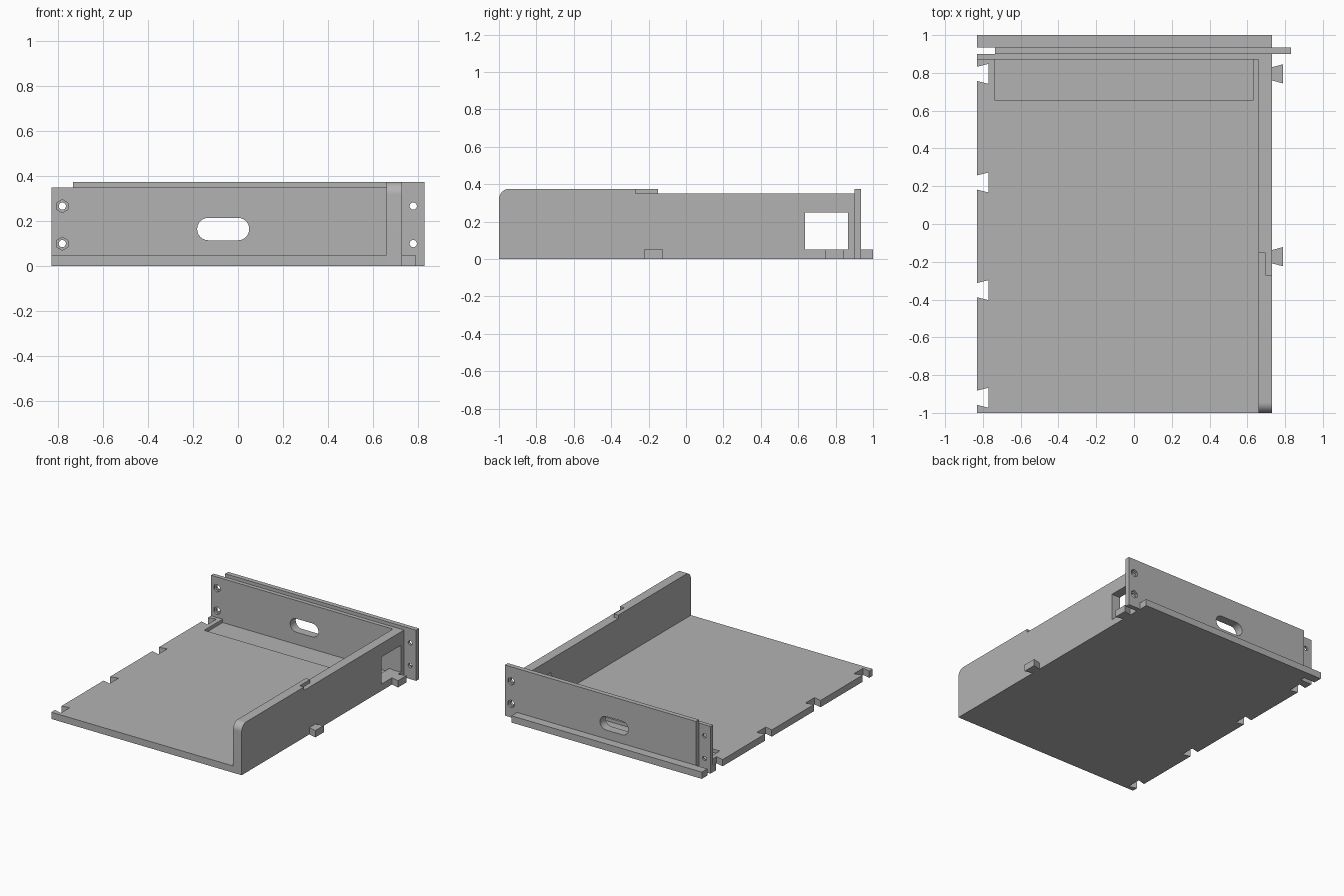
import bpy
import bmesh
from math import cos, sin, pi, radians

cube = bpy.data.objects.get("Cube")
if cube:
    bpy.data.objects.remove(cube, do_unlink=True)

grey = bpy.data.materials.new("plain grey")
grey.use_nodes = True
colour = (0.45, 0.45, 0.45, 1)
grey.diffuse_color = colour
grey.node_tree.nodes["Principled BSDF"].inputs["Base Color"].default_value = colour


def prism(name, outline, axis, low, high):
    """Extrude a 2D outline along an axis from low to high."""
    def place(a, b, t):
        return {"x": (t, a, b), "y": (a, t, b), "z": (a, b, t)}[axis]
    bm = bmesh.new()
    face = bm.faces.new([bm.verts.new(place(a, b, low)) for a, b in outline])
    swept = bmesh.ops.extrude_face_region(bm, geom=[face])["geom"]
    moved = [v for v in swept if isinstance(v, bmesh.types.BMVert)]
    bmesh.ops.translate(bm, verts=moved, vec=place(0, 0, high - low))
    bmesh.ops.recalc_face_normals(bm, faces=bm.faces)
    mesh = bpy.data.meshes.new(name)
    bm.to_mesh(mesh)
    bm.free()
    mesh.materials.append(grey)
    obj = bpy.data.objects.new(name, mesh)
    bpy.context.collection.objects.link(obj)
    return obj


def rect(a0, a1, b0, b1):
    return [(a0, b0), (a1, b0), (a1, b1), (a0, b1)]


def arc(a, b, radius, start, end, steps):
    angles = [radians(start + (end - start) * i / steps) for i in range(steps + 1)]
    return [(a + radius * cos(t), b + radius * sin(t)) for t in angles]


def cut(obj, outline, axis, low, high):
    cutter = prism("cutter", outline, axis, low, high)
    cutter.hide_render = True
    mod = obj.modifiers.new("cut", "BOOLEAN")
    mod.operation = "DIFFERENCE"
    mod.solver = "EXACT"
    mod.object = cutter
    bpy.context.view_layer.objects.active = obj
    bpy.ops.object.modifier_apply(modifier=mod.name)
    bpy.data.objects.remove(cutter, do_unlink=True)


def smooth(obj):
    bpy.ops.object.select_all(action="DESELECT")
    obj.select_set(True)
    bpy.context.view_layer.objects.active = obj
    bpy.ops.object.shade_smooth_by_angle(angle=radians(30))


left, right, wall_in = -0.83, 0.73, 0.66
floor, rim, top = 0.05, 0.35, 0.375
back_in, back_mid, back_out = 0.87, 0.90, 0.935

# Floor with dovetail sockets along one edge and a slot at the back corner
outline = [(wall_in, -1), (wall_in, back_mid), (right, back_mid), (right, 1),
           (left, 1), (left, back_out), (-0.735, back_out),
           (-0.735, back_mid), (left, back_mid)]
for y in (0.795, 0.22, -0.35, -0.92):
    outline += [(left, y + 0.038), (left + 0.06, y + 0.053),
                (left + 0.06, y - 0.053), (left, y - 0.038)]
outline.append((left, -1))
base = prism("floor_tray", outline, "z", 0, floor)
cut(base, rect(-0.735, 0.63, 0.655, back_in), "z", 0.025, 0.1)

# Side wall with rounded front corner, half-lap step and window
profile = [(-1, 0), (back_mid, 0), (back_mid, rim), (-0.15, rim), (-0.15, top)]
profile += arc(-0.945, top - 0.055, 0.055, 90, 180, 12)
wall = prism("side_wall", profile, "x", wall_in, right)
cut(wall, rect(-0.27, -0.1, rim, 0.5), "x", 0.695, 0.8)
cut(wall, rect(0.635, 0.865, floor, 0.25), "x", 0.6, 0.8)
smooth(wall)

# Dovetail pegs on the outside of the wall
for i, y in enumerate((0.795, -0.173)):
    prism(f"dovetail_peg_{i + 1}",
          [(right, y - 0.035), (right + 0.06, y - 0.051),
           (right + 0.06, y + 0.051), (right, y + 0.035)], "z", 0, floor)

# Two offset back panels, the outer one reaching past the wall
inner = prism("inner_back_panel", rect(left, wall_in, floor, rim),
              "y", back_in, back_mid)
outer = prism("outer_back_panel",
              [(-0.735, floor), (right, floor), (right, 0),
               (0.83, 0), (0.83, top), (-0.735, top)],
              "y", back_mid, back_out)

# Handle slot, screw holes and hexagonal nut pockets
slot = arc(0, 0.165, 0.05, -90, 90, 12) + arc(-0.132, 0.165, 0.05, 90, 270, 12)
for panel, x, low, high in ((inner, -0.782, 0.85, 0.885),
                            (outer, 0.78, 0.92, 0.96)):
    cut(panel, slot, "y", 0.8, 1)
    for z in (0.1, 0.267):
        cut(panel, arc(x, z, 0.016, 0, 345, 23), "y", 0.8, 1)
        cut(panel, arc(x, z, 0.029, 30, 330, 5), "y", low, high)
    smooth(panel)
